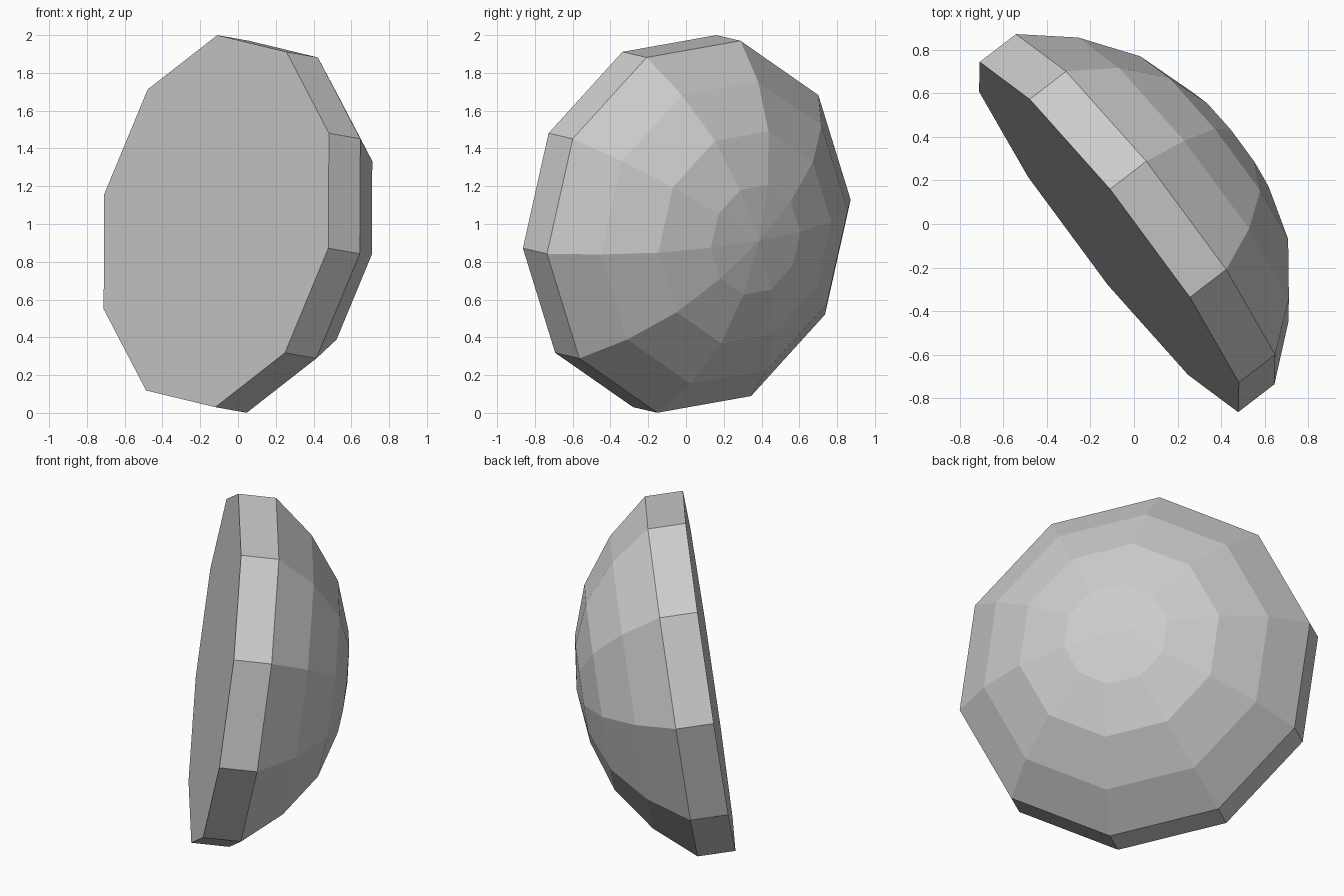
import bpy, bmesh
from math import sin, cos, pi
from mathutils import Matrix, Vector

cube = bpy.data.objects.get("Cube")
if cube:
    bpy.data.objects.remove(cube, do_unlink=True)

SIDES = 10
# Profile as (radius, height) from the flat base up to the last ring
PROFILE = [(1.009, 0.0), (1.009, 0.212), (0.82, 0.435), (0.575, 0.615), (0.297, 0.71)]
APEX = 0.743

# Plain grey material
grey = bpy.data.materials.new("light_grey")
grey.use_nodes = True
colour = (0.6, 0.6, 0.6, 1)
grey.diffuse_color = colour
grey.node_tree.nodes["Principled BSDF"].inputs["Base Color"].default_value = colour

# Turned body: flat base, straight rim, faceted dome
bm = bmesh.new()
rings = []
for radius, height in PROFILE:
    rings.append([bm.verts.new((radius * cos(2 * pi * i / SIDES),
                                radius * sin(2 * pi * i / SIDES), height))
                  for i in range(SIDES)])
tip = bm.verts.new((0, 0, APEX))

bm.faces.new(rings[0])
for low, high in zip(rings, rings[1:]):
    for i in range(SIDES):
        j = (i + 1) % SIDES
        bm.faces.new((low[i], low[j], high[j], high[i]))
for i in range(SIDES):
    bm.faces.new((rings[-1][i], rings[-1][(i + 1) % SIDES], tip))
bmesh.ops.recalc_face_normals(bm, faces=bm.faces)

mesh = bpy.data.meshes.new("domed_disc")
bm.to_mesh(mesh)
bm.free()
mesh.materials.append(grey)
disc = bpy.data.objects.new("domed_disc", mesh)
bpy.context.collection.objects.link(disc)

# Stand the disc on its rim, with the dome turned to the back left
corner = Vector((0.005, 0.218, 0.976)).normalized()
axis = corner.cross(Vector((0.62, -0.766, 0.172))).normalized()
side = axis.cross(corner)
turn = Matrix((corner, side, axis)).transposed().to_4x4()
disc.matrix_world = Matrix.Translation((-0.115, -0.06, 1.015)) @ turn
